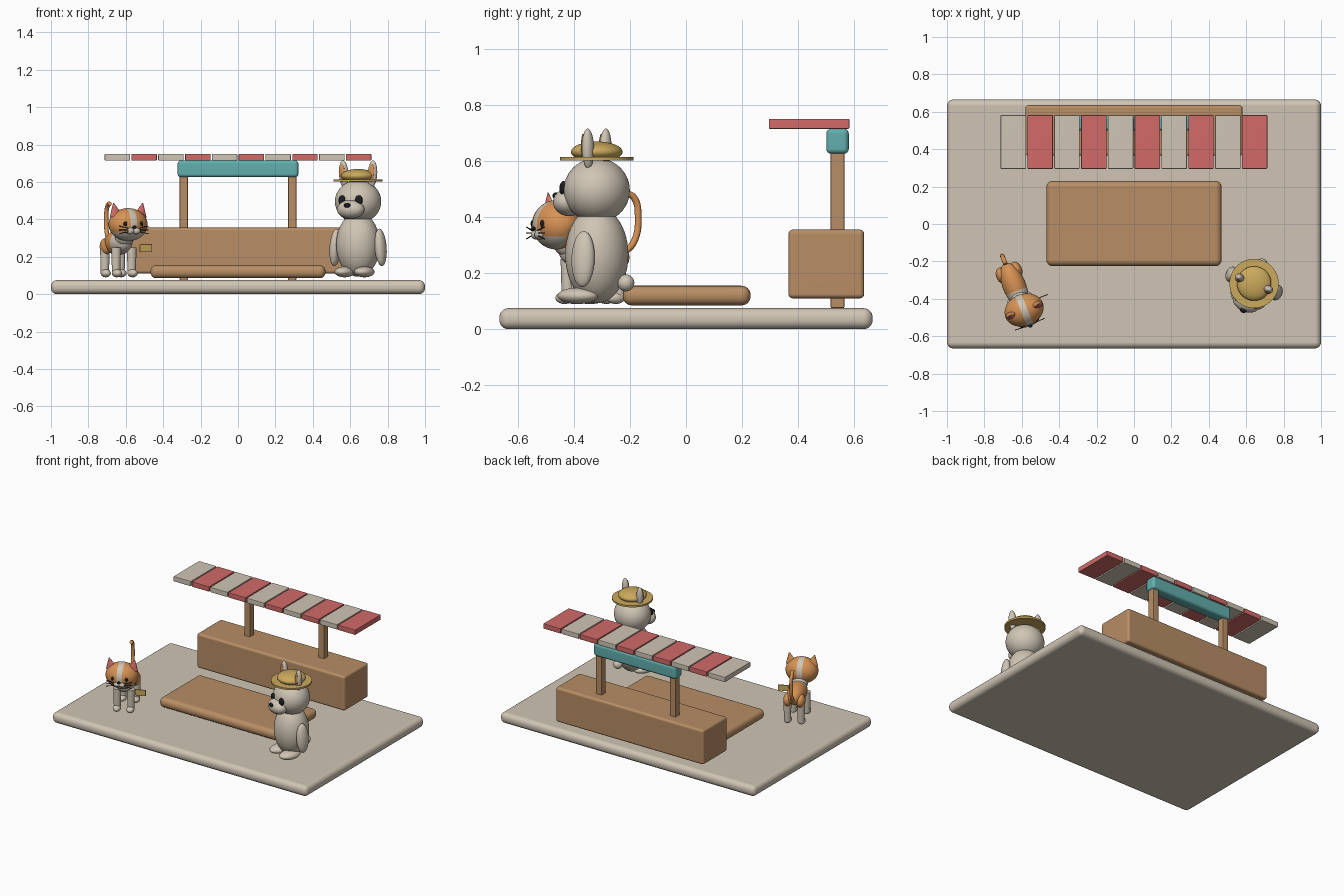
import bpy, bmesh, math
from mathutils import Matrix, Vector

if "Cube" in bpy.data.objects:
    bpy.data.objects.remove(bpy.data.objects["Cube"])


def material(name, rgb):
    m = bpy.data.materials.new(name)
    m.use_nodes = True
    m.diffuse_color = (*rgb, 1)
    bsdf = next(n for n in m.node_tree.nodes if n.type == 'BSDF_PRINCIPLED')
    bsdf.inputs["Base Color"].default_value = (*rgb, 1)
    bsdf.inputs["Roughness"].default_value = 0.8
    return m


CREAM = material("cream", (0.63, 0.56, 0.46))
WOOD = material("wood brown", (0.48, 0.27, 0.13))
RED = material("awning red", (0.64, 0.145, 0.14))
TEAL = material("sign teal", (0.12, 0.43, 0.42))
ORANGE = material("ginger orange", (0.68, 0.29, 0.09))
STRAW = material("straw yellow", (0.60, 0.40, 0.11))
BLACK = material("black", (0.012, 0.012, 0.014))
WORLD = Matrix.Identity(4)


def finish(name, bm, mats, frame, rule=None):
    """Turn a bmesh into a smooth object; rule picks a material per face."""
    mesh = bpy.data.meshes.new(name)
    for f in bm.faces:
        f.smooth = True
        if rule:
            f.material_index = rule(f.calc_center_median(), f.normal)
    for e in bm.edges:
        if len(e.link_faces) == 2 and e.calc_face_angle() > 0.7:
            e.smooth = False
    bm.to_mesh(mesh)
    bm.free()
    for m in mats:
        mesh.materials.append(m)
    ob = bpy.data.objects.new(name, mesh)
    bpy.context.collection.objects.link(ob)
    ob.matrix_world = frame
    return ob


def box(name, low, high, mat, bevel, segments=4):
    low, high = Vector(low), Vector(high)
    bm = bmesh.new()
    bmesh.ops.create_cube(bm, size=1, matrix=Matrix.LocRotScale((low + high) / 2, None, high - low))
    bmesh.ops.bevel(bm, geom=bm.edges[:], offset=bevel, segments=segments, profile=0.5, affect='EDGES')
    ob = finish(name, bm, [mat], WORLD)
    mod = ob.modifiers.new("face normals", 'WEIGHTED_NORMAL')
    mod.keep_sharp = True
    return ob


def ball(name, loc, radii, mats, frame, tilt=0, cuts=(), rule=None):
    """Ellipsoid; cuts are (point, normal) planes that give clean colour borders."""
    bm = bmesh.new()
    rot = Matrix.Rotation(tilt, 3, 'Y').to_euler()
    bmesh.ops.create_uvsphere(bm, u_segments=40, v_segments=24, radius=1,
                              matrix=Matrix.LocRotScale(loc, rot, radii))
    for point, normal in cuts:
        bmesh.ops.bisect_plane(bm, geom=bm.verts[:] + bm.edges[:] + bm.faces[:],
                               plane_co=point, plane_no=normal)
    bm.normal_update()
    return finish(name, bm, mats, frame, rule)


def cone(name, loc, r1, r2, depth, mats, frame, squash=1, tilt=0, rule=None):
    bm = bmesh.new()
    rot = Matrix.Rotation(tilt, 3, 'Y').to_euler()
    bmesh.ops.create_cone(bm, cap_ends=True, segments=40, radius1=r1, radius2=r2, depth=depth,
                          matrix=Matrix.LocRotScale(loc, rot, (1, squash, 1)))
    bm.normal_update()
    return finish(name, bm, mats, frame, rule)


def tube(name, points, radius, mat, frame):
    curve = bpy.data.curves.new(name, 'CURVE')
    curve.dimensions = '3D'
    curve.bevel_depth = radius
    curve.bevel_resolution = 3
    curve.use_fill_caps = True
    spline = curve.splines.new('BEZIER')
    spline.bezier_points.add(len(points) - 1)
    for bp, p in zip(spline.bezier_points, points):
        bp.co = p
        bp.handle_left_type = bp.handle_right_type = 'AUTO'
    curve.materials.append(mat)
    ob = bpy.data.objects.new(name, curve)
    bpy.context.collection.objects.link(ob)
    ob.matrix_world = frame


SIDES = (("right", -1), ("left", 1))

# Ground slab, low table and stall counter
box("ground_slab", (-1, -0.665, 0), (1, 0.665, 0.075), CREAM, 0.033, 6)
box("low_table", (-0.468, -0.225, 0.085), (0.468, 0.23, 0.155), WOOD, 0.032, 6)
box("stall_counter", (-0.58, 0.365, 0.11), (0.58, 0.635, 0.355), WOOD, 0.016)

# Posts, sign board and striped awning
for side, s in SIDES:
    box(side + "_post", (s * 0.29 - 0.023, 0.515, 0.075), (s * 0.29 + 0.023, 0.565, 0.64), WOOD, 0.006, 2)
box("sign_board", (-0.323, 0.5, 0.625), (0.323, 0.58, 0.715), TEAL, 0.018)
for i in range(10):
    x = -0.645 + i * 0.1433
    box(f"awning_slat_{i + 1}", (x - 0.068, 0.295, 0.714), (x + 0.068, 0.582, 0.75),
        RED if i % 2 else CREAM, 0.004, 2)

# Standing dog with a straw hat
DOG = Matrix.Translation((0.642, -0.318, 0)) @ Matrix.Rotation(math.radians(-22), 4, 'Z')
ball("dog_body", (0, 0, 0.265), (0.118, 0.112, 0.172), [CREAM], DOG)
ball("dog_head", (0, 0, 0.495), (0.125, 0.117, 0.115), [CREAM], DOG)
ball("dog_muzzle", (0, -0.105, 0.453), (0.076, 0.055, 0.05), [CREAM], DOG)
ball("dog_nose", (0, -0.156, 0.475), (0.018, 0.012, 0.013), [BLACK], DOG)
ball("dog_tail", (0, 0.112, 0.165), (0.03, 0.03, 0.03), [CREAM], DOG)
for side, s in SIDES:
    ball(f"dog_{side}_eye", (s * 0.048, -0.108, 0.502), (0.021, 0.014, 0.026), [BLACK], DOG)
    ball(f"dog_{side}_arm", (s * 0.13, 0, 0.25), (0.03, 0.043, 0.1), [CREAM], DOG, tilt=-s * 0.08)
    ball(f"dog_{side}_foot", (s * 0.057, -0.05, 0.119), (0.05, 0.075, 0.029), [CREAM], DOG)
    ball(f"dog_{side}_ear", (s * 0.083, 0, 0.643), (0.026, 0.021, 0.072), [CREAM], DOG, tilt=s * 0.06)
    ball(f"dog_{side}_inner_ear", (s * 0.084, -0.018, 0.648), (0.015, 0.006, 0.048), [ORANGE], DOG,
         tilt=s * 0.06)
cone("hat_brim", (0, 0, 0.607), 0.132, 0.132, 0.012, [STRAW], DOG)
ball("hat_crown", (0, 0, 0.632), (0.092, 0.092, 0.037), [STRAW], DOG)

# Walking cat: ginger back half, cream chest and legs
CAT = Matrix.Translation((-0.64, -0.33, 0)) @ Matrix.Rotation(math.radians(22), 4, 'Z')


def coat(c, n):
    return 1 if c.y > -0.03 and c.z > 0.235 else 0


def face_coat(c, n):
    blaze = abs(c.x) < 0.018
    chin = c.z < 0.33 and c.y < -0.14
    return 0 if blaze or chin else 1


ball("cat_body", (0, 0, 0.275), (0.062, 0.13, 0.066), [CREAM, ORANGE], CAT,
     cuts=[((0, -0.03, 0), (0, 1, 0)), ((0, 0, 0.235), (0, 0, 1))], rule=coat)
ball("cat_neck", (0, -0.09, 0.305), (0.05, 0.06, 0.05), [CREAM], CAT)
ball("cat_head", (0, -0.14, 0.372), (0.107, 0.086, 0.088), [CREAM, ORANGE], CAT,
     cuts=[((0.018, 0, 0), (1, 0, 0)), ((-0.018, 0, 0), (1, 0, 0)),
           ((0, 0, 0.33), (0, 0, 1)), ((0, -0.14, 0), (0, 1, 0))], rule=face_coat)
ball("cat_nose", (0, -0.232, 0.358), (0.011, 0.008, 0.008), [BLACK], CAT)
tube("cat_tail", [(0, 0.115, 0.27), (0, 0.155, 0.31), (0, 0.172, 0.4), (0, 0.155, 0.47), (0, 0.125, 0.485)],
     0.012, ORANGE, CAT)
for side, s in SIDES:
    ball(f"cat_{side}_cheek", (s * 0.018, -0.213, 0.338), (0.024, 0.018, 0.018), [CREAM], CAT)
    ball(f"cat_{side}_eye", (s * 0.045, -0.214, 0.376), (0.011, 0.008, 0.014), [BLACK], CAT)
    cone(f"cat_{side}_ear", (s * 0.077, -0.14, 0.452), 0.036, 0.003, 0.07, [ORANGE, RED], CAT,
         squash=0.6, tilt=s * 0.2, rule=lambda c, n: 1 if n.y < -0.35 else 0)
    for row in (-1, 0, 1):
        z = 0.343 + row * 0.009
        tube(f"cat_{side}_whisker_{row + 2}",
             [(s * 0.03, -0.225, z), (s * 0.085, -0.222, z + row * 0.012)], 0.002, BLACK, CAT)
    for end, y in (("front", -0.08), ("hind", 0.08)):
        name = f"cat_{end}_{side}_leg"
        cone(name, (s * 0.045, y, 0.18), 0.022, 0.026, 0.14, [CREAM], CAT)
        ball(name + "_paw", (s * 0.045, y - 0.012, 0.112), (0.026, 0.034, 0.022), [CREAM], CAT)
    ball(f"cat_{side}_haunch", (s * 0.042, 0.075, 0.255), (0.03, 0.045, 0.045), [ORANGE], CAT)

# Small tag beside the cat
tag = box("straw_tag", (-0.035, -0.003, -0.021), (0.035, 0.003, 0.021), STRAW, 0.001, 1)
tag.matrix_world = CAT @ Matrix.Translation((0.115, -0.11, 0.246))
